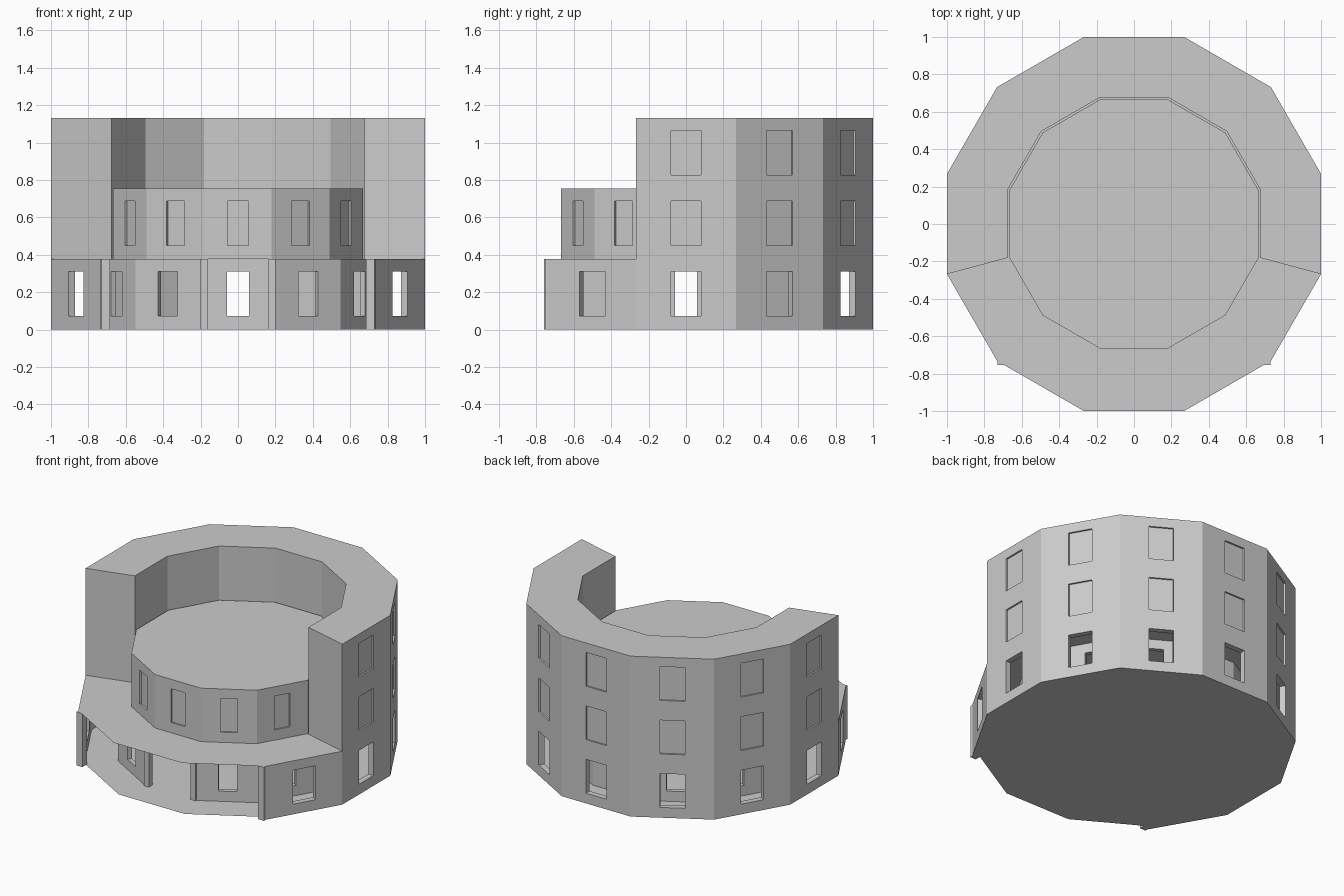
import bpy, bmesh
from math import radians, sin, cos, tan
from mathutils import Vector

if "Cube" in bpy.data.objects:
    bpy.data.objects.remove(bpy.data.objects["Cube"])

K = tan(radians(15))      # half side length per unit of apothem, 12 sides
H = 1.13 / 3              # storey height
SILL, HEAD = 0.072, 0.31  # window bottom and top within a storey


def finish(name, bm):
    bmesh.ops.remove_doubles(bm, verts=bm.verts, dist=0.0005)
    me = bpy.data.meshes.new(name)
    bm.to_mesh(me)
    bm.free()
    ob = bpy.data.objects.new(name, me)
    bpy.context.collection.objects.link(ob)
    return ob


def face(bm, pts):
    bm.faces.new([bm.verts.new(p) for p in pts])


def corner(ap, deg, z):
    r = ap / cos(radians(15))
    return Vector((r * cos(radians(deg)), r * sin(radians(deg)), z))


def panel(bm, deg, ap, depth, z0, half, through):
    """One flat storey-high side with a recessed or open window."""
    a = radians(deg)
    n, t = Vector((cos(a), sin(a), 0)), Vector((-sin(a), cos(a), 0))

    def rect(d, w, lo, hi):
        return [n * d + t * s * w + Vector((0, 0, z))
                for s, z in ((-1, lo), (1, lo), (1, hi), (-1, hi))]

    back = ap - depth
    loops = [rect(ap, ap * K, z0, z0 + H),
             rect(ap, half, z0 + SILL, z0 + HEAD),
             rect(back, half, z0 + SILL, z0 + HEAD)]
    if through:
        loops.append(rect(back, back * K, z0, z0 + H))
    for A, B in zip(loops, loops[1:]):
        for i in range(4):
            j = (i + 1) % 4
            face(bm, (A[i], A[j], B[j], B[i]))
    if through:
        A, D = loops[0], loops[-1]
        face(bm, (D[0], D[1], A[1], A[0]))
        face(bm, (D[2], D[3], A[3], A[2]))
    else:
        face(bm, loops[-1])


def wall(name, degs, ap, depth, storeys, half, through=False):
    bm = bmesh.new()
    for s in storeys:
        for d in degs:
            panel(bm, d, ap, depth, s * H, half, through)
    return finish(name, bm)


def plate(name, ap, z):
    bm = bmesh.new()
    face(bm, [corner(ap, 15 + 30 * i, z) for i in range(12)])
    return finish(name, bm)


def box(name, x0, x1, y0, y1, z0, z1):
    bm = bmesh.new()
    bmesh.ops.create_cube(bm, size=1)
    bmesh.ops.scale(bm, vec=(x1 - x0, y1 - y0, z1 - z0), verts=bm.verts)
    bmesh.ops.translate(bm, vec=((x0 + x1) / 2, (y0 + y1) / 2, (z0 + z1) / 2), verts=bm.verts)
    return finish(name, bm)


# thin floor, terrace roof and drum roof
plate("floor", 0.96, 0)
plate("terrace_roof", 1.0, H)
plate("drum_roof", 0.667, 2 * H)

# ground storey: outer wall open at the front, inner wall with a doorway
wall("ground_outer_wall", range(-30, 211, 30), 1.0, 0.04, [0], 0.08, True)
wall("ground_inner_wall", range(-60, 241, 30), 0.75, 0.03, [0], 0.06, True)

# wall ends beside the porch and the doorway
for side, s in (("right", 1), ("left", -1)):
    for name, a, b, y0, y1 in (("porch_post", 0.685, 0.73, -0.755, -0.70),
                               ("door_post", 0.163, 0.2, -0.76, -0.72)):
        box(f"{name}_{side}", min(a * s, b * s), max(a * s, b * s), y0, y1, 0, H)

# inner drum on the second storey
wall("drum_wall", range(0, 360, 30), 0.667, 0.012, [1], 0.055)

# tall ring around the back: windowed outside, plain inside, top and ends
wall("tower_outer_wall", range(0, 181, 30), 1.0, 0.012, [1, 2], 0.08)
bm = bmesh.new()
top = 3 * H
IN = 0.677
for d in range(-15, 195, 30):
    e = d + 30
    face(bm, (corner(IN, e, H), corner(IN, d, H), corner(IN, d, top), corner(IN, e, top)))
    face(bm, (corner(IN, d, top), corner(1, d, top), corner(1, e, top), corner(IN, e, top)))
face(bm, (corner(IN, -15, H), corner(1, -15, H), corner(1, -15, top), corner(IN, -15, top)))
face(bm, (corner(1, 195, H), corner(IN, 195, H), corner(IN, 195, top), corner(1, 195, top)))
finish("tower_inner_wall_and_top", bm)
